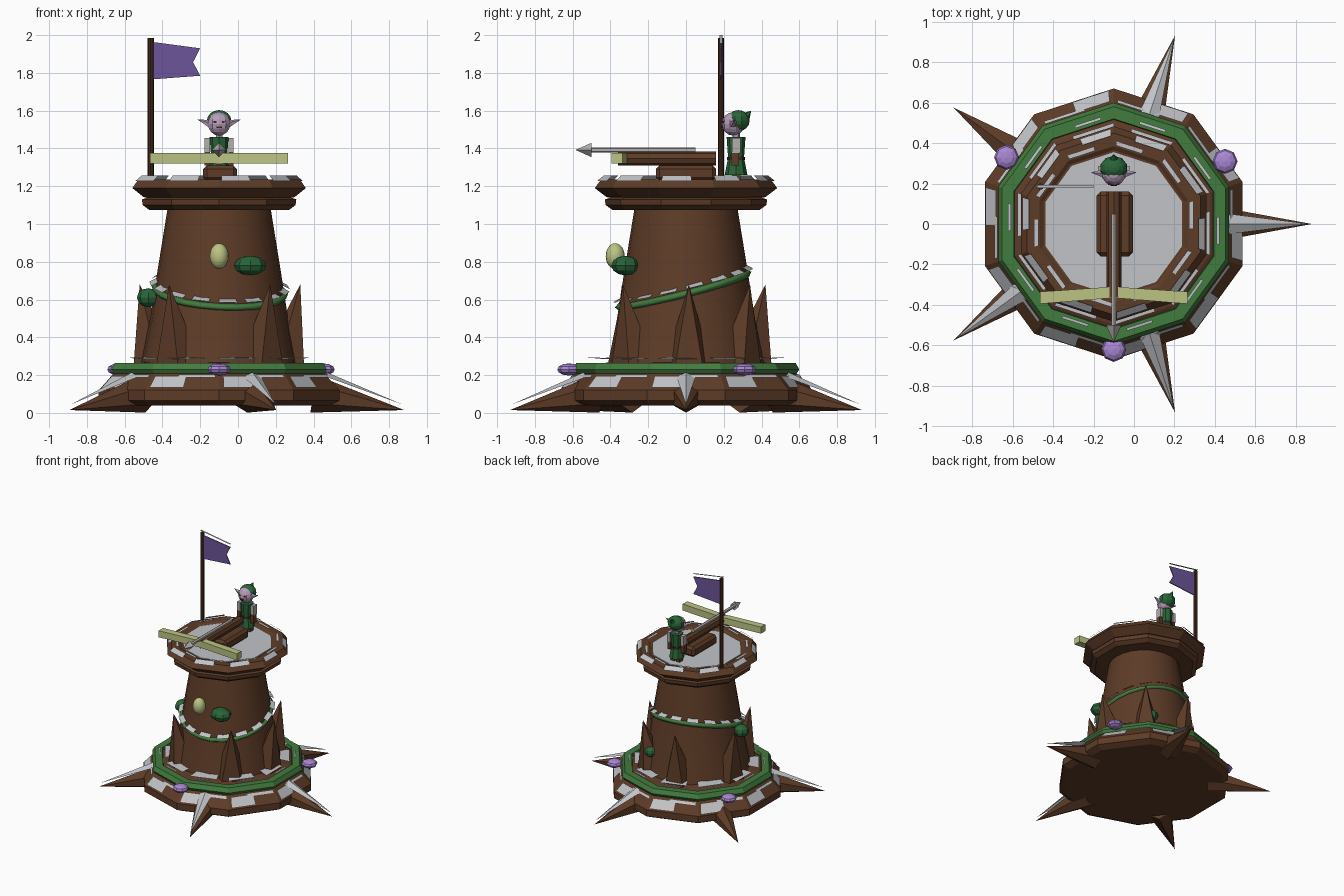
import bpy, bmesh, math
from math import sin, cos, pi, radians
from mathutils import Vector, Matrix

cube = bpy.data.objects.get("Cube")
if cube:
    bpy.data.objects.remove(cube, do_unlink=True)

CX = -0.1  # tower axis


def material(name, rgb):
    m = bpy.data.materials.new(name)
    m.use_nodes = True
    m.diffuse_color = (*rgb, 1)
    m.node_tree.nodes["Principled BSDF"].inputs["Base Color"].default_value = (*rgb, 1)
    return m


BARK = material("bark brown", (0.11, 0.044, 0.02))
DARK = material("dark wood", (0.055, 0.022, 0.011))
MOSS = material("moss green", (0.055, 0.2, 0.05))
LEAF = material("leaf green", (0.022, 0.13, 0.04))
SNOW = material("snow grey", (0.54, 0.55, 0.58))
LILAC = material("lilac", (0.4, 0.24, 0.66))
FLAG = material("flag purple", (0.15, 0.09, 0.32))
STRAW = material("pale straw", (0.5, 0.55, 0.23))
SKIN = material("pale skin", (0.48, 0.34, 0.5))
STEEL = material("steel grey", (0.45, 0.43, 0.41))


def finish(name, bm, mat, smooth=False, recalc=True):
    if recalc:
        bmesh.ops.recalc_face_normals(bm, faces=bm.faces)
    me = bpy.data.meshes.new(name)
    bm.to_mesh(me)
    bm.free()
    me.materials.append(mat)
    for p in me.polygons:
        p.use_smooth = smooth
    ob = bpy.data.objects.new(name, me)
    bpy.context.collection.objects.link(ob)
    return ob


def polar(r, a, z):
    return Vector((CX + r * cos(a), r * sin(a), z))


def lathe(name, profile, mat, sides=10, closed=False, smooth=False):
    bm = bmesh.new()
    rings = [[bm.verts.new(polar(r, pi / 2 + 2 * pi * i / sides, z)) for i in range(sides)]
             for r, z in profile]
    pairs = list(zip(rings, rings[1:] + rings[:1]))
    for a, b in pairs if closed else pairs[:-1]:
        for i in range(sides):
            j = (i + 1) % sides
            bm.faces.new((a[i], a[j], b[j], b[i]))
    if not closed:
        bm.faces.new(rings[0])
        bm.faces.new(rings[-1])
    return finish(name, bm, mat, smooth)


def box(name, center, size, mat, bevel=0.0):
    bm = bmesh.new()
    bmesh.ops.create_cube(bm, size=1, matrix=Matrix.Translation(center) @ Matrix.Diagonal((*size, 1)))
    if bevel:
        bmesh.ops.bevel(bm, geom=bm.edges[:], offset=bevel, segments=1, affect='EDGES')
    return finish(name, bm, mat)


def rod(name, a, b, r1, r2, sides, mat):
    a, b = Vector(a), Vector(b)
    d = b - a
    m = Matrix.Translation((a + b) / 2) @ d.to_track_quat('Z', 'Y').to_matrix().to_4x4()
    bm = bmesh.new()
    bmesh.ops.create_cone(bm, cap_ends=True, segments=sides, radius1=r1, radius2=r2,
                          depth=d.length, matrix=m)
    return finish(name, bm, mat)


def ball(name, center, size, mat, seg=8, rings=6, smooth=False):
    bm = bmesh.new()
    bmesh.ops.create_uvsphere(bm, u_segments=seg, v_segments=rings, radius=1,
                              matrix=Matrix.Translation(center) @ Matrix.Diagonal((*size, 1)))
    return finish(name, bm, mat, smooth)


def sheets(name, polys, mat=SNOW):
    """Thin loose faces, all turned upward."""
    bm = bmesh.new()
    for pts in polys:
        f = bm.faces.new([bm.verts.new(p) for p in pts])
        f.normal_update()
        if f.normal.z < 0:
            f.normal_flip()
    return finish(name, bm, mat, recalc=False)


def ring_patches(name, r0, z0, r1, z1, spans, sides=10):
    """Snow patches lying on the sides of a ring, each span a fraction of a side."""
    polys = []
    for i in range(sides):
        a, b = (pi / 2 + 2 * pi * (i + k) / sides for k in (0, 1))
        for s, t in spans:
            lo, hi = ((polar(r, a, z), polar(r, b, z)) for r, z in ((r0, z0), (r1, z1)))
            polys.append([lo[0].lerp(lo[1], s), lo[0].lerp(lo[1], t),
                          hi[0].lerp(hi[1], t), hi[0].lerp(hi[1], s)])
    return sheets(name, polys)


# Stump base with moss ring and snow
lathe("stump_base", [(0.62, 0.04), (0.67, 0.065), (0.67, 0.12), (0.59, 0.205), (0.5, 0.25), (0.4, 0.27)], BARK)
lathe("moss_ring", [(0.51, 0.2), (0.58, 0.2), (0.6, 0.23), (0.58, 0.265), (0.52, 0.265)], MOSS, closed=True)
ring_patches("base_snow_outer", 0.668, 0.135, 0.612, 0.194, [(0.06, 0.52)])
ring_patches("base_snow_upper", 0.62, 0.187, 0.605, 0.203, [(0.4, 0.95)])
ring_patches("base_snow_inner", 0.5, 0.285, 0.41, 0.293, [(0.0, 0.7)])
ring_patches("moss_snow", 0.55, 0.293, 0.535, 0.295, [(0.2, 0.6)])

# Trunk
lathe("trunk", [(0.415, 0.25), (0.365, 0.5), (0.325, 0.76), (0.27, 1.1)], BARK, sides=24, smooth=True)
bpy.context.view_layer.objects.active = bpy.data.objects["trunk"]
bpy.data.objects["trunk"].select_set(True)
bpy.ops.object.shade_smooth_by_angle(angle=radians(30))

# Spreading roots with snow on their backs
root_snow = []
for k in range(5):
    a = 2 * pi * k / 5
    rod("root", polar(0.5, a, 0.1), polar(0.98, a, 0.015), 0.1, 0.0, 6, BARK)
    if k != 2:
        side = Vector((-sin(a), cos(a), 0)) * 0.05
        ridge, tip = polar(0.57, a, 0.215), polar(0.97, a, 0.045)
        drop = Vector((0, 0, 0.025))
        root_snow += [[ridge, ridge + side - drop, tip], [ridge, ridge - side - drop, tip]]
sheets("root_snow", root_snow)

# Upright splinters round the trunk
for deg in (2, 52, 102, 168, 232, 309):
    a = radians(deg)
    rod("splinter", polar(0.345, a, 0.25), polar(0.43, a, 0.68), 0.13, 0.0, 5, BARK)


# Tilted vine round the trunk
def vine_point(a, out=0.0, up=0.0):
    z = 0.65 + 0.09 * sin(a) - 0.02 * cos(a)
    return polar(0.447 - 0.162 * z + out, a, z + up)


curve = bpy.data.curves.new("vine", 'CURVE')
curve.dimensions = '3D'
curve.bevel_depth = 0.02
curve.bevel_resolution = 0
spline = curve.splines.new('POLY')
spline.points.add(23)
for i, p in enumerate(spline.points):
    p.co = (*vine_point(2 * pi * i / 24), 1)
spline.use_cyclic_u = True
curve.materials.append(MOSS)
bpy.context.collection.objects.link(bpy.data.objects.new("vine", curve))
vine_snow = []
for i in range(16):
    a, b = 2 * pi * i / 16, 2 * pi * (i + 0.65) / 16
    vine_snow.append([vine_point(a, -0.01, 0.045), vine_point(b, -0.01, 0.045),
                      vine_point(b, 0.03, 0.025), vine_point(a, 0.03, 0.025)])
sheets("vine_snow", vine_snow)

# Leaf clumps, lantern and crystals
ball("leaf_clump_front", (0.065, -0.32, 0.78), (0.085, 0.075, 0.052), LEAF)
ball("leaf_clump_side", (-0.475, -0.06, 0.61), (0.06, 0.06, 0.05), LEAF)
ball("leaf_clump_back", (0.1, 0.325, 0.43), (0.055, 0.055, 0.045), LEAF)
ball("lantern", (CX, -0.375, 0.83), (0.05, 0.05, 0.068), STRAW, 16, 12, True)
for x, y in ((-0.63, 0.33), (0.45, 0.31), (CX, -0.62)):
    ball("crystal", (x, y, 0.23), (0.062, 0.062, 0.032), LILAC)

# Lookout deck with snowy rim and floor
lathe("deck", [(0.39, 1.075), (0.425, 1.1), (0.43, 1.13), (0.4, 1.14), (0.42, 1.142), (0.483, 1.19),
               (0.45, 1.235), (0.385, 1.235), (0.365, 1.222)], BARK)
ring_patches("rim_snow_outer", 0.475, 1.228, 0.44, 1.256, [(0.05, 0.6)])
ring_patches("rim_snow_inner", 0.415, 1.245, 0.392, 1.245, [(0.4, 0.95)])
lathe("deck_snow", [(0.355, 1.222), (0.355, 1.228)], SNOW)

# Mounted crossbow
box("crossbow_mount", (CX + 0.005, 0, 1.268), (0.18, 0.32, 0.085), BARK, 0.02)
rod("crossbow_stock", (CX, 0.16, 1.347), (CX, -0.36, 1.347), 0.037, 0.037, 8, BARK)
for s in (-1, 1):
    bm = bmesh.new()
    near, far = CX, CX + s * 0.365
    sect = [(near, -0.31), (near, -0.365), (far, -0.395), (far, -0.335)]
    f = bm.faces.new([bm.verts.new((x, y, 1.32)) for x, y in sect])
    top = bmesh.ops.extrude_face_region(bm, geom=[f])
    bmesh.ops.translate(bm, vec=(0, 0, 0.055),
                        verts=[v for v in top["geom"] if isinstance(v, bmesh.types.BMVert)])
    finish("bow_arm", bm, STRAW)
rod("bolt_shaft", (CX, 0.05, 1.392), (CX, -0.51, 1.392), 0.014, 0.014, 6, STEEL)
rod("bolt_head", (CX, -0.5, 1.392), (CX, -0.585, 1.392), 0.038, 0.0, 4, STEEL)

# Flag and pole
PX, PY = -0.462, 0.185
rod("flag_pole", (PX, PY, 1.21), (PX, PY, 1.985), 0.016, 0.016, 8, DARK)
bm = bmesh.new()
outline = [(PX, 1.765), (-0.2, 1.785), (-0.238, 1.857), (-0.2, 1.93), (PX, 1.965)]
f = bm.faces.new([bm.verts.new((x, PY - 0.004, z)) for x, z in outline])
back = bmesh.ops.extrude_face_region(bm, geom=[f])
bmesh.ops.translate(bm, vec=(0, 0.008, 0), verts=[v for v in back["geom"] if isinstance(v, bmesh.types.BMVert)])
finish("flag", bm, FLAG)
sheets("flag_snow", [[(x, PY + d, z) for x, z, d in
                      ((-0.48, 2.0, -0.008), (-0.2, 1.955, -0.008), (-0.2, 1.955, 0.008), (-0.48, 2.0, 0.008))]])

# Pointed-eared lookout
GY = 0.265
rod("tunic_skirt", (CX, GY, 1.26), (CX, GY, 1.35), 0.06, 0.042, 8, LEAF)
rod("tunic_top", (CX, GY, 1.35), (CX, GY, 1.46), 0.042, 0.05, 8, LEAF)
rod("belt", (CX, GY, 1.338), (CX, GY, 1.355), 0.048, 0.048, 8, DARK)
rod("neck", (CX, GY, 1.45), (CX, GY, 1.49), 0.02, 0.02, 6, SKIN)
ball("head", (CX, 0.25, 1.53), (0.062, 0.06, 0.062), SKIN, 10, 8)
ball("hood", (CX, 0.277, 1.547), (0.068, 0.06, 0.056), LEAF, 10, 8)
rod("hood_point", (CX, 0.3, 1.55), (CX, 0.345, 1.6), 0.04, 0.0, 6, LEAF)
box("mouth", (CX, 0.193, 1.512), (0.03, 0.008, 0.007), DARK)
for s in (-1, 1):
    rod("ear", (CX + s * 0.05, 0.25, 1.53), (CX + s * 0.115, 0.255, 1.553), 0.022, 0.0, 5, SKIN)
    box("eye", (CX + s * 0.022, 0.197, 1.54), (0.014, 0.008, 0.009), DARK)
    box("sleeve", (CX + s * 0.063, GY, 1.415), (0.028, 0.045, 0.08), STEEL)
    box("glove", (CX + s * 0.063, GY - 0.005, 1.345), (0.028, 0.04, 0.07), BARK)
    box("leg", (CX + s * 0.024, GY, 1.255), (0.035, 0.045, 0.06), BARK)
